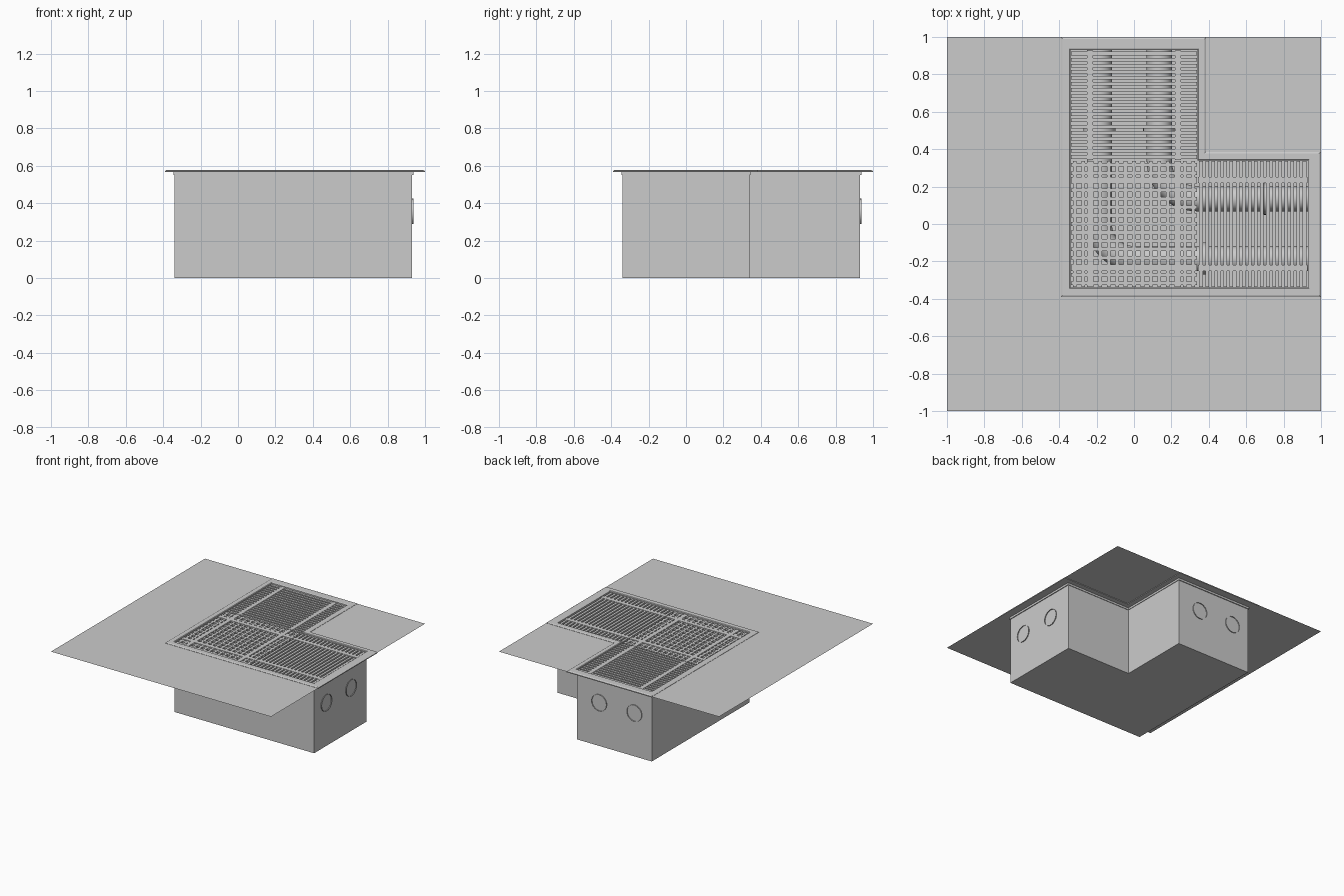
import bpy, bmesh, math
from mathutils import Vector

if "Cube" in bpy.data.objects:
    bpy.data.objects.remove(bpy.data.objects["Cube"])

PIT = (-0.34, 0.34, 0.93)      # low edge, inner corner, arm end
RIM = (-0.39, 0.385, 1.0)
TOP = 0.571


def l_shape(lo, mid, hi):
    return [(lo, lo), (hi, lo), (hi, mid), (mid, mid), (mid, hi), (lo, hi)]


def finish(name, bm):
    me = bpy.data.meshes.new(name)
    bm.to_mesh(me)
    bm.free()
    ob = bpy.data.objects.new(name, me)
    bpy.context.collection.objects.link(ob)
    return ob


def add_box(bm, x0, x1, y0, y1, z0, z1):
    v = [bm.verts.new((x, y, z)) for z in (z0, z1)
         for x, y in ((x0, y0), (x1, y0), (x1, y1), (x0, y1))]
    for f in ((3, 2, 1, 0), (4, 5, 6, 7), (0, 1, 5, 4),
              (1, 2, 6, 5), (2, 3, 7, 6), (3, 0, 4, 7)):
        bm.faces.new([v[i] for i in f])


# Concrete pit: open-topped L-shaped trench
bm = bmesh.new()
low = [bm.verts.new((x, y, 0)) for x, y in l_shape(*PIT)]
high = [bm.verts.new((x, y, TOP)) for x, y in l_shape(*PIT)]
bm.faces.new(low[::-1])
for i in range(6):
    j = (i + 1) % 6
    bm.faces.new((low[i], low[j], high[j], high[i]))
finish("trench_pit", bm)

# Floor sheet around the trench
bm = bmesh.new()
a, b = PIT[0], PIT[1]
for poly in ([(-1, -1), (1, -1), (1, a), (a, a), (a, 1), (-1, 1)],
             [(b, b), (1, b), (1, 1), (b, 1)]):
    bm.faces.new([bm.verts.new((x, y, TOP)) for x, y in poly])
finish("floor_sheet", bm)

# Raised frame: bevelled profile swept around the L as nested loops
bm = bmesh.new()


def blend(t):
    return [r + (p - r) * t for r, p in zip(RIM, PIT)]


profile = [(0, 0.566), (0, 0.573), (0.16, 0.578), (0.9, 0.578),
           (1.0, 0.574), (1.0, 0.55), (0.9, 0.55), (0.9, 0.566)]
loops = [[bm.verts.new((x, y, z)) for x, y in l_shape(*blend(t))]
         for t, z in profile]
for k, loop in enumerate(loops):
    nxt = loops[(k + 1) % len(loops)]
    for i in range(6):
        j = (i + 1) % 6
        bm.faces.new((loop[i], loop[j], nxt[j], nxt[i]))
bmesh.ops.recalc_face_normals(bm, faces=bm.faces)
finish("trench_frame", bm)

# Grates: cross bars plus two long rails in every section
BAR, LO, HI = 0.0095, 0.548, 0.568


def bars(bm, axis, start, end, count, c0, c1, z0=LO, z1=HI):
    for i in range(count):
        p = start + (end - start) * (i + 0.5) / count
        if axis == 'x':
            add_box(bm, p - BAR, p + BAR, c0, c1, z0, z1)
        else:
            add_box(bm, c0, c1, p - BAR, p + BAR, z0, z1)


def rails(bm, axis, c0, c1):
    for p in (-0.235, 0.235):
        if axis == 'x':
            add_box(bm, c0, c1, p - 0.017, p + 0.017, LO - 0.01, HI + 0.002)
        else:
            add_box(bm, p - 0.017, p + 0.017, c0, c1, LO - 0.01, HI + 0.002)


bm = bmesh.new()
bars(bm, 'x', -0.34, 0.34, 15, -0.338, 0.338)
bars(bm, 'y', -0.34, 0.34, 15, -0.338, 0.338, LO + 0.001, HI - 0.001)
rails(bm, 'x', -0.338, 0.338)
rails(bm, 'y', -0.338, 0.338)
finish("corner_grate", bm)

bm = bmesh.new()
bars(bm, 'x', 0.342, 0.928, 18, -0.338, 0.338)
rails(bm, 'x', 0.342, 0.928)
finish("right_grate", bm)

bm = bmesh.new()
bars(bm, 'y', 0.342, 0.928, 18, -0.338, 0.338)
rails(bm, 'y', 0.342, 0.928)
finish("back_grate", bm)

# Pipes: open tubes swept along straight - elbow - straight paths
PZ, SEG = 0.357, 32


def sweep(name, path, radii):
    bm = bmesh.new()
    rings = []
    for i, p in enumerate(path):
        d = (path[min(i + 1, len(path) - 1)] - path[max(i - 1, 0)])
        if d.length < 1e-6:
            d = path[-1] - path[0]
        side = d.normalized().cross(Vector((0, 0, 1)))
        rings.append([bm.verts.new(p + radii[i] * (
            side * math.cos(2 * math.pi * s / SEG)
            + Vector((0, 0, math.sin(2 * math.pi * s / SEG)))))
            for s in range(SEG)])
    for r0, r1 in zip(rings, rings[1:]):
        for s in range(SEG):
            t = (s + 1) % SEG
            bm.faces.new((r0[s], r0[t], r1[t], r1[s]))
    bmesh.ops.recalc_face_normals(bm, faces=bm.faces)
    ob = finish(name, bm)
    bpy.ops.object.select_all(action='DESELECT')
    ob.select_set(True)
    bpy.context.view_layer.objects.active = ob
    bpy.ops.object.shade_smooth_by_angle()
    return ob


def pipe(name, offset, bend, radius, couplings):
    c = offset + bend
    path = [Vector((0.937, offset, PZ))]
    for i in range(13):
        ang = math.radians(270 - 90 * i / 12)
        path.append(Vector((c + bend * math.cos(ang), c + bend * math.sin(ang), PZ)))
    path.append(Vector((offset, 0.937, PZ)))
    sweep(name, path, [radius] * len(path))
    # Coupling collars: one per arm
    for arm, pos in zip(("right", "back"), couplings):
        steps = (-0.018, -0.018, -0.014, 0.014, 0.018, 0.018)
        big = radius + 0.019
        radii = [radius, big - 0.004, big, big, big - 0.004, radius]
        pts = [Vector((pos + s, offset, PZ)) if arm == "right"
               else Vector((offset, pos + s, PZ)) for s in steps]
        sweep(f"{name}_{arm}_collar", pts, radii)


pipe("inner_pipe", 0.135, 0.2, 0.067, (0.71, 0.5))
pipe("outer_pipe", -0.185, 0.185, 0.067, (0.38, 0.5))
